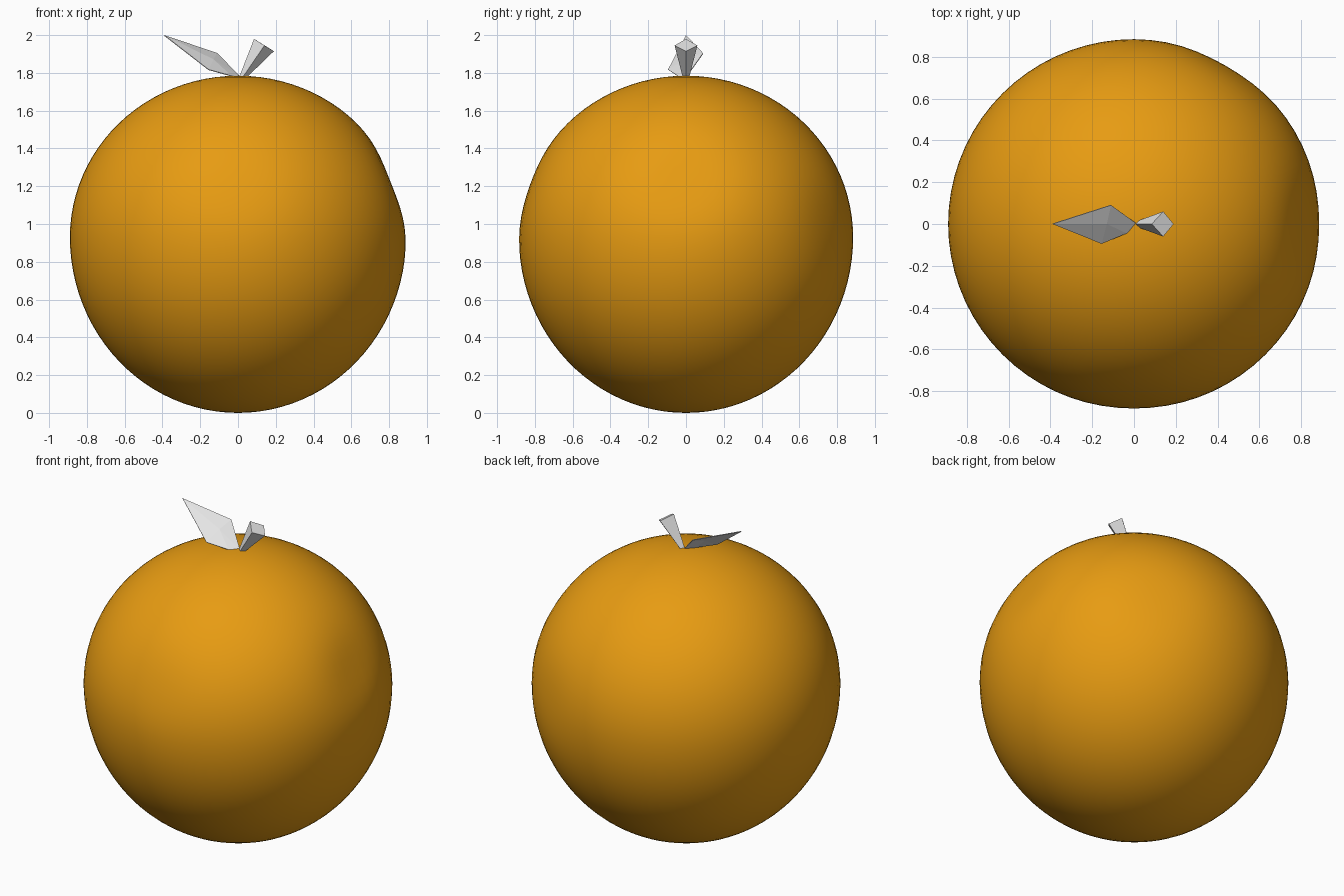
import bpy, bmesh, math
from mathutils import Vector

if "Cube" in bpy.data.objects:
    bpy.data.objects.remove(bpy.data.objects["Cube"])


def material(name, color):
    m = bpy.data.materials.new(name)
    m.diffuse_color = (*color, 1)
    m.use_nodes = True
    m.node_tree.nodes["Principled BSDF"].inputs["Base Color"].default_value = m.diffuse_color
    return m


def add_object(name, bm, mat, smooth=False):
    me = bpy.data.meshes.new(name)
    for f in bm.faces:
        f.smooth = smooth
    bm.to_mesh(me)
    bm.free()
    me.materials.append(mat)
    ob = bpy.data.objects.new(name, me)
    bpy.context.collection.objects.link(ob)
    return ob


orange = material("orange peel", (0.8, 0.33, 0.006))
pale = material("pale grey", (0.8, 0.8, 0.8))

# Fruit body: flattened top half, fuller bottom half, soft uneven dents
dents = [((1, 0, 0.38), 0.03), ((0, -1, 0.35), 0.012),
         ((0.5, 0.86, 0.1), 0.015)]
bm = bmesh.new()
bmesh.ops.create_uvsphere(bm, u_segments=72, v_segments=48, radius=1)
for v in bm.verts:
    d = v.co.normalized()
    r = 1.0
    for axis, depth in dents:
        angle = d.angle(Vector(axis))
        r -= depth * math.exp(-(angle / 0.25) ** 2)
    v.co = Vector((0.89 * d.x * r, 0.885 * d.y * r,
                   0.93 + d.z * r * (0.855 if d.z > 0 else 0.93)))
add_object("fruit_body", bm, orange, True)

# Stem: four-sided, leaning right and widening upward
bm = bmesh.new()
base = [bm.verts.new(p) for p in
        [(0.005, 0, 1.775), (0.02, -0.016, 1.77), (0.035, 0, 1.765), (0.02, 0.016, 1.77)]]
top = [bm.verts.new(p) for p in
       [(0.085, 0, 1.98), (0.14, -0.06, 1.945), (0.19, 0, 1.915), (0.14, 0.06, 1.945)]]
for i in range(4):
    j = (i + 1) % 4
    bm.faces.new((base[i], base[j], top[j], top[i]))
bm.faces.new(top)
bm.faces.new(base[::-1])
bmesh.ops.recalc_face_normals(bm, faces=bm.faces)
add_object("stem", bm, pale)

# Leaf: twisted blade folded along a raised midrib
bm = bmesh.new()
tip, mid, root = [bm.verts.new(p) for p in
                  [(-0.39, 0, 2.0), (-0.13, 0, 1.872), (0.015, 0, 1.778)]]
back, front, low = [bm.verts.new(p) for p in
                    [(-0.11, 0.09, 1.905), (-0.155, -0.095, 1.818), (-0.035, -0.045, 1.785)]]
for f in [(tip, mid, back), (mid, root, back), (tip, front, mid),
          (front, low, mid), (low, root, mid)]:
    face = bm.faces.new(f)
    face.normal_update()
    if face.normal.z < 0:
        face.normal_flip()
leaf = add_object("leaf", bm, pale)
solid = leaf.modifiers.new("thickness", 'SOLIDIFY')
solid.thickness = 0.004
